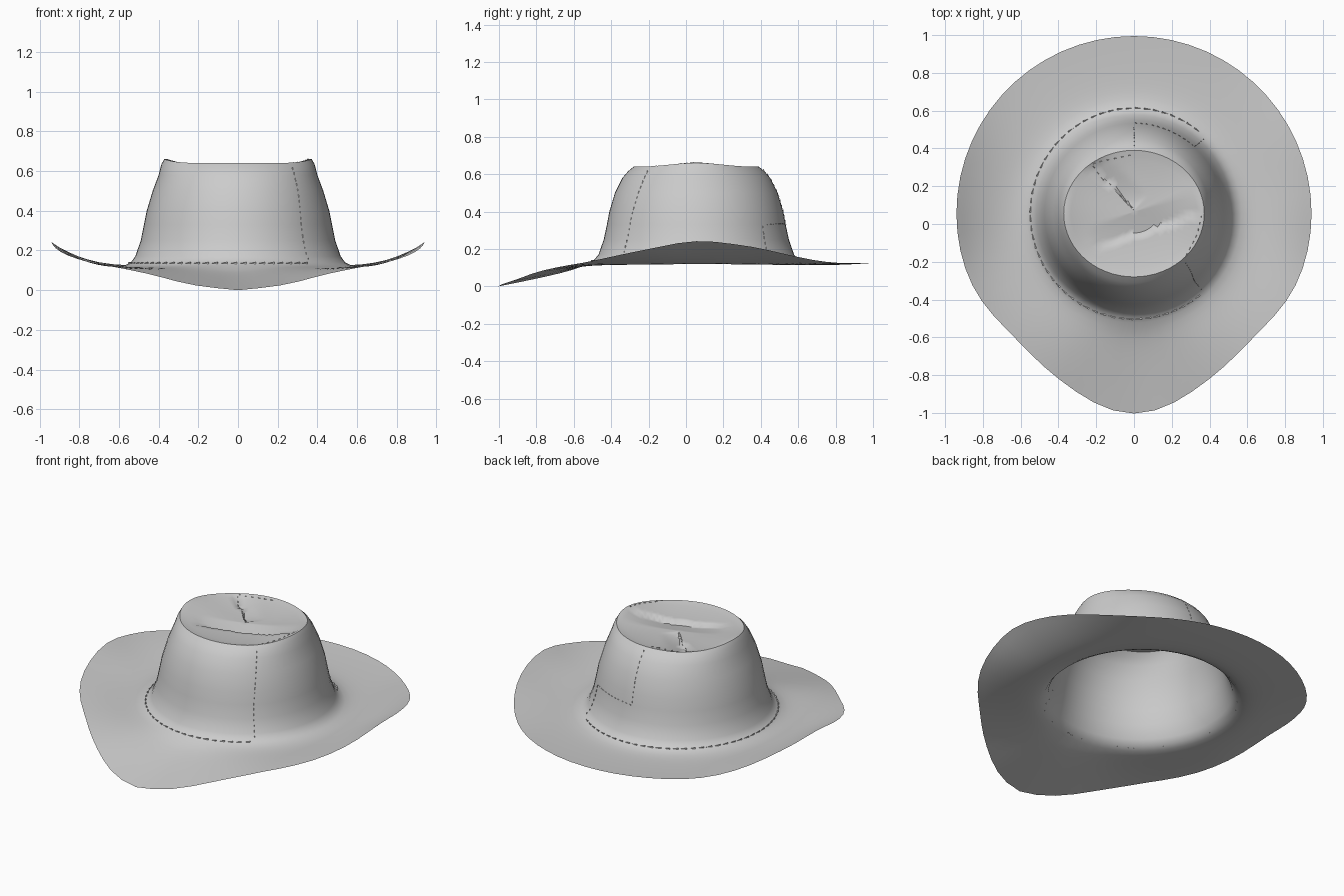
import bpy, bmesh, math
from mathutils import Vector
from mathutils.bvhtree import BVHTree

if "Cube" in bpy.data.objects:
    bpy.data.objects.remove(bpy.data.objects["Cube"])

felt = bpy.data.materials.new("grey felt")
felt.use_nodes = True
grey = (0.6, 0.6, 0.6, 1)
felt.diffuse_color = grey
felt.node_tree.nodes["Principled BSDF"].inputs["Base Color"].default_value = grey

SEGS, CY = 60, 0.055


def lerp_table(table, x):
    for (a, u), (b, v) in zip(table, table[1:]):
        if x <= b:
            return u + (v - u) * (x - a) / (b - a)
    return table[-1][1]


def smooth_table(table, x):
    return sum(lerp_table(table, abs(x + d)) for d in (-5, 0, 5)) / 3


# Brim edge height by angle away from the front
EDGE = [(0, 0), (14, .025), (24, .07), (37, .105), (53, .135), (68, .18),
        (90, .25), (108, .215), (127, .15), (140, .125), (185, .125)]
# Crown wall: height, half width at the sides, half depth front and back
WALL = [(.125, .57, .578), (.14, .54, .548), (.17, .518, .523), (.25, .49, .495),
        (.33, .474, .478), (.4, .46, .465), (.5, .43, .435), (.58, .4, .395),
        (.615, .386, .365), (.64, .372, .335)]


def place(ang, rx, ry, z):
    return Vector((rx * math.sin(ang), CY - ry * math.cos(ang), z))


def brim_point(ang, t):
    phi = math.degrees(math.pi - abs(math.pi - ang))
    edge = .94 + .118 * math.exp(-(phi / 20) ** 2) - .03 * math.exp(-((phi - 45) / 15) ** 2)
    r = .575 + (edge - .575) * t
    power = 2 - 1.15 * max(0, math.cos(ang)) ** 4
    rim = 0 if phi < 1 else smooth_table(EDGE, phi)
    z = .112 + .013 * (1 - t) ** 8 + (rim - .112) * t ** power
    return place(ang, r, r, z)


def fold(p, a, b, depth, width):
    """One-sided crease that drops sharply along the line a-b."""
    a, b = Vector(a), Vector(b)
    d = (b - a).normalized()
    rel = Vector((p.x, p.y)) - a
    along, off = rel.dot(d) / (b - a).length, rel.x * d.y - rel.y * d.x
    if 0 < along < 1 and 0 <= off < width:
        return -depth * (1 - off / width) * math.sin(math.pi * along) ** .5
    return 0


def top_point(ang, f):
    peak = .634 + .028 * abs(math.sin(ang)) ** 6
    p = place(ang, .36 * f, .305 * f, .615 + (peak - .615) * f ** 2.5)
    p.y += .01 * (1 - f)
    p.z += fold(p, (.36, .06), (-.2, -.13), .025, .12)
    p.z += fold(p, (0, .08), (-.24, .32), .025, .1)
    return p


# Hat shell: one skin from brim edge, up the wall, to the dented top
bm = bmesh.new()
angles = [2 * math.pi * i / SEGS for i in range(SEGS)]
rings = [[bm.verts.new(brim_point(a, t / 10)) for a in angles] for t in range(10, 0, -1)]
rings += [[bm.verts.new(place(a, rx, ry, z + (.02 * abs(math.sin(a)) ** 6 if z > .6 else 0)))
           for a in angles] for z, rx, ry in WALL]
rings += [[bm.verts.new(top_point(a, f / 14)) for a in angles] for f in range(14, 0, -1)]
for lower, upper in zip(rings, rings[1:]):
    for i in range(SEGS):
        j = (i + 1) % SEGS
        bm.faces.new((lower[i], lower[j], upper[j], upper[i]))
tip = bm.verts.new((0, CY + .01, .615))
for i in range(SEGS):
    bm.faces.new((rings[-1][i], rings[-1][(i + 1) % SEGS], tip))
bm.normal_update()
surface = BVHTree.FromBMesh(bm)


def make_object(name, mesh_data):
    mesh = bpy.data.meshes.new(name)
    mesh_data.to_mesh(mesh)
    mesh_data.free()
    mesh.materials.append(felt)
    ob = bpy.data.objects.new(name, mesh)
    bpy.context.collection.objects.link(ob)
    return ob


hat = make_object("hat_shell", bm)
bpy.ops.object.select_all(action="DESELECT")
hat.select_set(True)
bpy.context.view_layer.objects.active = hat
bpy.ops.object.shade_smooth_by_angle(angle=math.radians(50))


# Seams: rows of small raised wedges lying on the shell
def add_seam(name, path, spacing, size):
    path = [Vector(p) for p in path]
    seam = bmesh.new()
    for a, b in zip(path, path[1:]):
        count = max(1, round((b - a).length / spacing))
        for k in range(count):
            spot, normal, _, _ = surface.find_nearest(a.lerp(b, (k + .5) / count))
            along = (b - a).normalized()
            side = normal.cross(along).normalized()
            back, front = spot - along * size, spot + along * size
            corners = [back, front - side * size * .25, front + side * size * .25,
                       front + normal * size * .45]
            v = [seam.verts.new(c) for c in corners]
            for ids in ((0, 1, 3), (1, 2, 3), (2, 0, 3)):
                seam.faces.new([v[n] for n in ids])
    make_object(name, seam)


base = [place(math.radians(d), .55, .56, .135) for d in range(-220, 41, 10)]
add_seam("base_seam", base, .05, .018)
add_seam("front_seam", [(.36, -.35, .14), (.33, -.31, .35), (.27, -.2, .62)], .03, .009)
add_seam("back_seam", [(.38, .46, .14), (.33, .42, .33), (0, .53, .33),
                       (0, .5, .47), (0, .4, .62)], .03, .009)
add_seam("crown_edge_seam", [(.27, -.18, .64), (.34, -.05, .64), (.36, .05, .66)], .04, .009)
add_seam("top_seam", [(0, .37, .63), (-.23, .32, .63), (0, .08, .61)], .04, .01)
